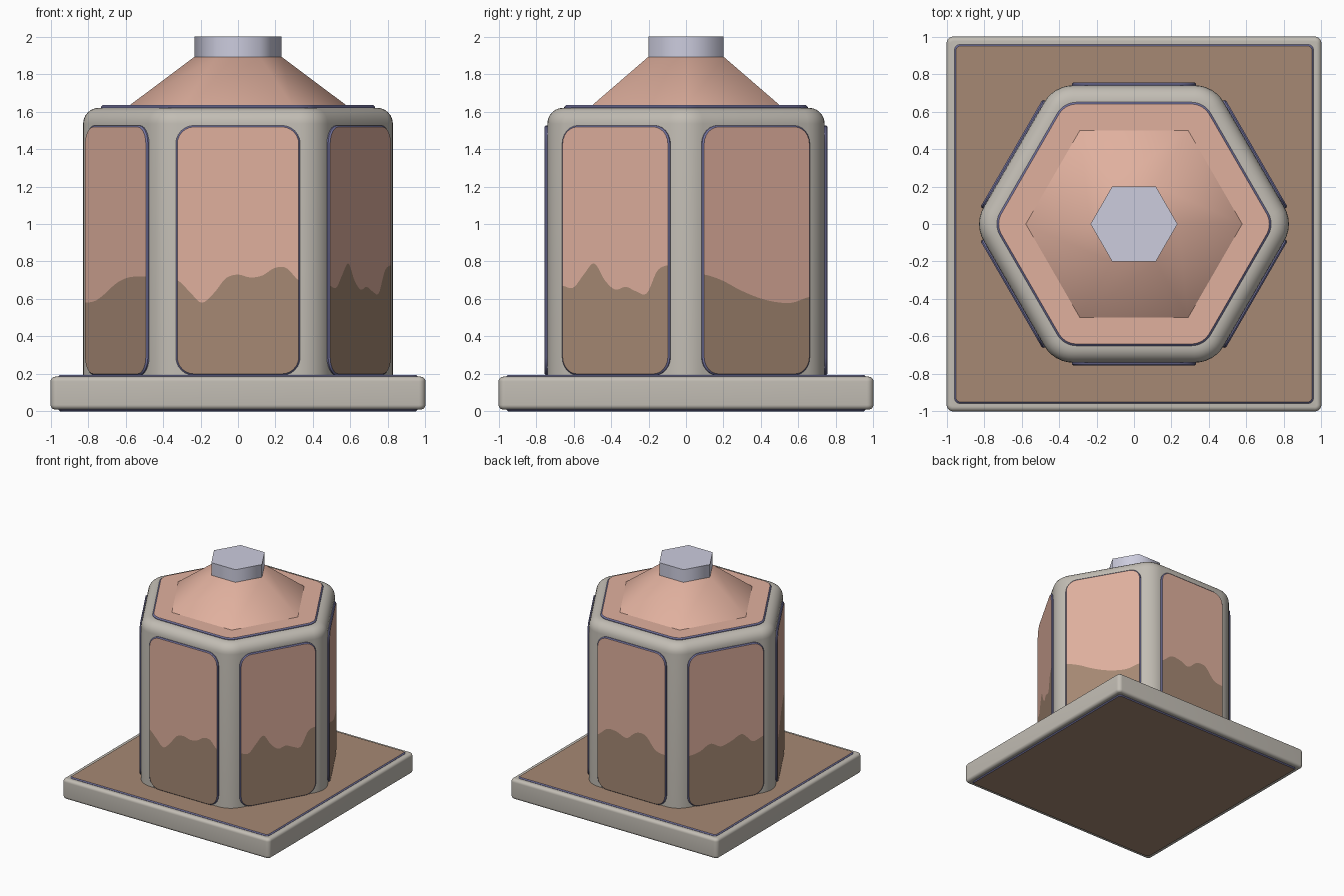
import bpy, bmesh, math
from mathutils import Matrix

if "Cube" in bpy.data.objects:
    bpy.data.objects.remove(bpy.data.objects["Cube"])


def material(name, r, g, b):
    lin = [((c / 255 + 0.055) / 1.055) ** 2.4 for c in (r, g, b)]
    m = bpy.data.materials.new(name)
    m.diffuse_color = (*lin, 1)
    m.use_nodes = True
    m.node_tree.nodes["Principled BSDF"].inputs["Base Color"].default_value = m.diffuse_color
    return m


SALMON = material("salmon", 224, 176, 158)
BROWN = material("brown", 166, 137, 116)
GREY = material("warm grey", 194, 189, 180)
LAVENDER = material("lavender", 204, 204, 222)
EDGE = material("slate purple", 116, 116, 160)


def finish(name, bm, mats, angle=30):
    me = bpy.data.meshes.new(name)
    bm.to_mesh(me)
    bm.free()
    for m in mats:
        me.materials.append(m)
    me.shade_smooth()
    me.set_sharp_from_angle(angle=math.radians(angle))
    ob = bpy.data.objects.new(name, me)
    bpy.context.collection.objects.link(ob)
    return ob


def ring(n, apothem, r, z, seg=6):
    """Regular polygon with rounded corners; hexagons point along x."""
    start = math.pi / 4 if n == 4 else 0
    core = (apothem - r) / math.cos(math.pi / n)
    pts = []
    for i in range(n):
        a = start + i * 2 * math.pi / n
        cx, cy = core * math.cos(a), core * math.sin(a)
        if r == 0:
            pts.append((cx, cy, z))
            continue
        for k in range(seg + 1):
            b = a + (k / seg - 0.5) * 2 * math.pi / n
            pts.append((cx + r * math.cos(b), cy + r * math.sin(b), z))
    return pts


def loft(name, rings, side, cap=None, angle=30):
    bm = bmesh.new()
    loops = [[bm.verts.new(p) for p in rg] for rg in rings]
    for lo, hi in zip(loops, loops[1:]):
        n = len(lo)
        for i in range(n):
            j = (i + 1) % n
            bm.faces.new((lo[i], lo[j], hi[j], hi[i]))
    for f in (bm.faces.new(loops[0][::-1]), bm.faces.new(loops[-1])):
        f.material_index = 1 if cap else 0
    return finish(name, bm, [side] + ([cap] if cap else []), angle)


# Square base slab with rounded edges
R = 0.025
arc = [i * math.pi / 12 for i in range(7)]
base = [ring(4, 1 - R + R * math.sin(t), 0.035 - R + R * math.sin(t),
             0.01 + R - R * math.cos(t)) for t in arc]
base += [ring(4, 1 - R + R * math.cos(t), 0.035 - R + R * math.cos(t),
              0.185 - R + R * math.sin(t)) for t in arc]
loft("base_slab", base, GREY)

# Raised plates above and below the slab
loft("base_top_plate", [ring(4, 0.958, 0.03, 0.18), ring(4, 0.958, 0.03, 0.187),
                        ring(4, 0.95, 0.025, 0.195)], EDGE, BROWN)
loft("base_bottom_plate", [ring(4, 0.95, 0.025, 0), ring(4, 0.958, 0.03, 0.008),
                           ring(4, 0.958, 0.03, 0.015)], EDGE, BROWN)

# Hexagonal body with rounded corners and top rim
body = [ring(6, 0.74, 0.18, 0.18)]
body += [ring(6, 0.655 + 0.085 * math.cos(t), 0.095 + 0.085 * math.cos(t),
              1.535 + 0.085 * math.sin(t)) for t in arc]
loft("hexagonal_body", body, GREY)

# Roof plate, sloping roof and cap
loft("roof_plate", [ring(6, 0.65, 0.12, 1.61), ring(6, 0.65, 0.12, 1.625),
                    ring(6, 0.64, 0.11, 1.634)], EDGE, SALMON)
C = math.cos(math.pi / 6)
loft("sloping_roof", [ring(6, 0.58 * C, 0, 1.632), ring(6, 0.235 * C, 0, 1.89)], SALMON, angle=45)
loft("hexagonal_cap", [ring(6, 0.232 * C, 0, 1.88), ring(6, 0.232 * C, 0, 2.0)], LAVENDER, angle=65)


def wave_line(heights, w, steps=44):
    """Smooth curve through evenly spaced heights."""
    n = len(heights) - 1
    out = []
    for s in range(steps + 1):
        u = s / steps * n
        i = min(int(u), n - 1)
        f = u - i
        p = [heights[max(0, min(n, i + k))] for k in (-1, 0, 1, 2)]
        z = p[1] + 0.5 * f * (p[2] - p[0] + f * (2 * p[0] - 5 * p[1] + 4 * p[2] - p[3]
                              + f * (3 * (p[1] - p[2]) + p[3] - p[0])))
        out.append((-w + 2 * w * s / steps, z))
    return out


def corner(cx, cz, r, a0):
    return [(cx + r * math.cos(math.radians(a0 + k * 15)),
             cz + r * math.sin(math.radians(a0 + k * 15))) for k in range(7)]


def side_panel(name, turn, heights):
    """Rounded plate, brown below a wavy line and salmon above it."""
    bm = bmesh.new()

    def outline(w, z0, z1, r, y):
        low = corner(-w + r, z0 + r, r, 180) + corner(w - r, z0 + r, r, 270)
        high = corner(w - r, z1 - r, r, 0) + corner(-w + r, z1 - r, r, 90)
        wave = wave_line(heights, w)
        mk = lambda pts: [bm.verts.new((x, y, z)) for x, z in pts]
        return mk(low), mk(high), mk(wave)

    low, high, wave = outline(0.324, 0.2, 1.518, 0.09, -0.755)
    front = low + [wave[-1]] + high + [wave[0]]
    bm.faces.new(low + wave[::-1]).material_index = 1
    bm.faces.new(wave + high).material_index = 2
    for y0 in (-0.747, -0.725):
        l2, h2, w2 = outline(0.332, 0.192, 1.526, 0.098, y0)
        back = l2 + [w2[-1]] + h2 + [w2[0]]
        bmesh.ops.delete(bm, geom=w2[1:-1], context='VERTS')
        for i in range(len(front)):
            j = (i + 1) % len(front)
            bm.faces.new((front[i], back[i], back[j], front[j]))
        front = back
    bmesh.ops.transform(bm, matrix=Matrix.Rotation(math.radians(turn), 4, 'Z'), verts=bm.verts)
    bm.normal_update()
    finish(name, bm, [EDGE, BROWN, SALMON])


# Six side panels, each with its own wave
side_panel("front_panel", 0, [.70, .64, .58, .63, .71, .73, .715, .725, .765, .765, .70])
side_panel("front_right_panel", 60, [.67, .66, .73, .79, .70, .65, .665, .64, .63, .75, .78])
side_panel("back_right_panel", 120, [.73, .70, .65, .61, .585, .58, .61])
side_panel("back_panel", 180, [.66, .73, .73, .70, .77, .77, .67, .65])
side_panel("back_left_panel", 240, [.65, .67, .72, .68, .71, .75, .67, .70])
side_panel("front_left_panel", 300, [.58, .59, .63, .68, .71, .72, .72])
